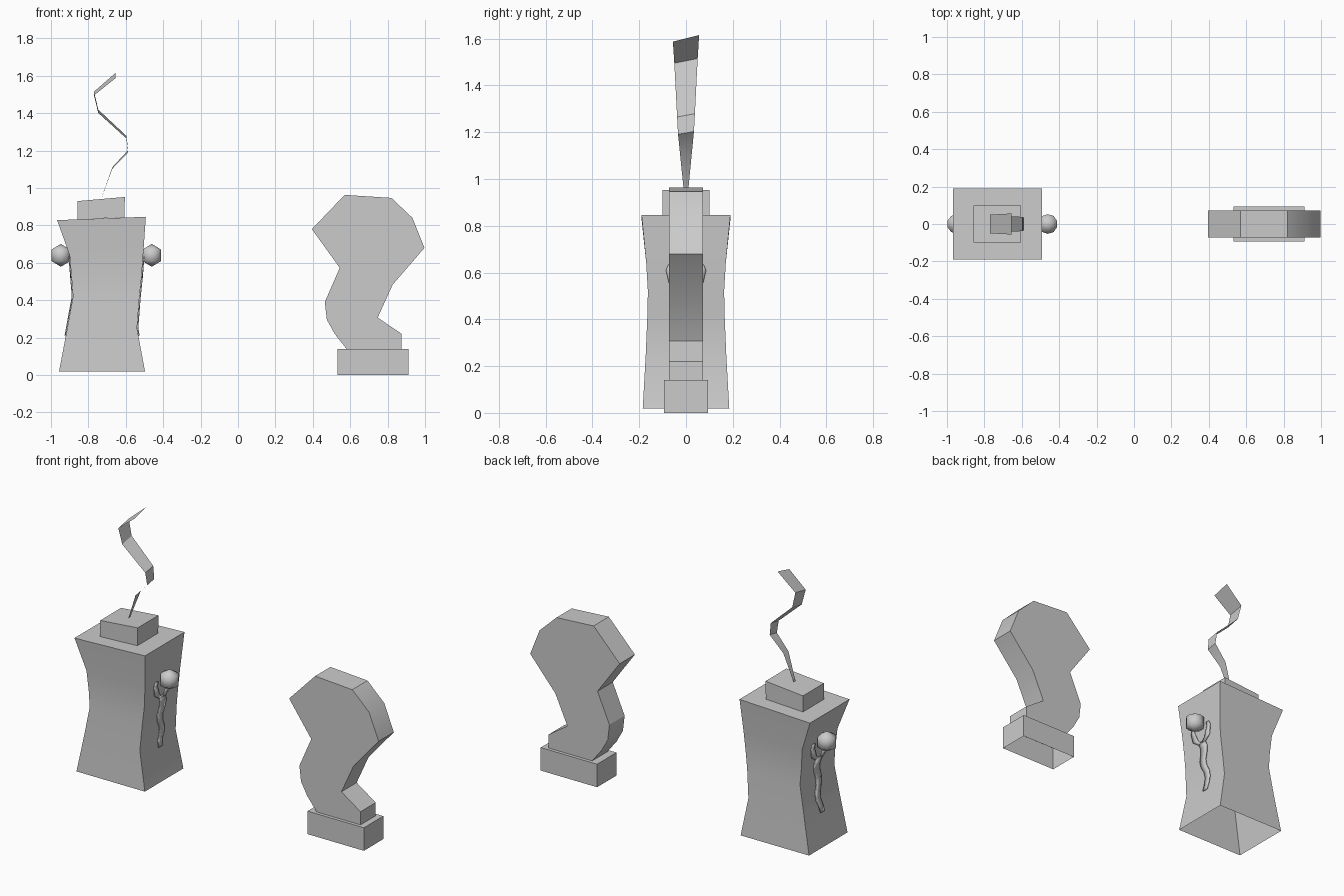
import bpy, bmesh, math

cube = bpy.data.objects.get("Cube")
if cube:
    bpy.data.objects.remove(cube, do_unlink=True)

GREY = (0.6, 0.6, 0.6, 1)
mat = bpy.data.materials.new("plain grey")
mat.use_nodes = True
mat.diffuse_color = GREY
mat.node_tree.nodes["Principled BSDF"].inputs["Base Color"].default_value = GREY


def finish(name, bm, angle=30, fix=True):
    """Turn a bmesh into a named, shaded object."""
    if fix:
        bmesh.ops.recalc_face_normals(bm, faces=bm.faces)
    mesh = bpy.data.meshes.new(name)
    bm.to_mesh(mesh)
    bm.free()
    mesh.materials.append(mat)
    ob = bpy.data.objects.new(name, mesh)
    bpy.context.collection.objects.link(ob)
    bpy.ops.object.select_all(action='DESELECT')
    ob.select_set(True)
    bpy.context.view_layer.objects.active = ob
    bpy.ops.object.shade_smooth_by_angle(angle=math.radians(angle))
    return ob


def loft(name, rings, cap=True):
    """Skin rectangular rings upward; the bottom stays open."""
    bm = bmesh.new()
    loops = [[bm.verts.new(p) for p in ring] for ring in rings]
    for a, b in zip(loops, loops[1:]):
        for i in range(4):
            j = (i + 1) % 4
            bm.faces.new((a[i], a[j], b[j], b[i]))
    if cap:
        bm.faces.new(loops[-1])
    return finish(name, bm)


def rect(xl, xr, y, zl, zr):
    return [(xl, -y, zl), (xr, -y, zr), (xr, y, zr), (xl, y, zl)]


def strip(name, pairs, thickness=0):
    """Sheet through pairs of edge points."""
    bm = bmesh.new()
    rows = [[bm.verts.new(p) for p in pair] for pair in pairs]
    for a, b in zip(rows, rows[1:]):
        bm.faces.new((a[0], a[1], b[1], b[0]))
    ob = finish(name, bm)
    if thickness:
        mod = ob.modifiers.new("thickness", 'SOLIDIFY')
        mod.thickness = thickness
        mod.offset = 0
    return ob


# Pinched vessel body: z, left x, right x, half depth
BODY = [(0.018, -0.957, -0.497, 0.185), (0.25, -0.913, -0.54, 0.172),
        (0.42, -0.882, -0.527, 0.165), (0.52, -0.89, -0.516, 0.163),
        (0.64, -0.90, -0.507, 0.17)]
rings = [rect(xl, xr, y, z, z) for z, xl, xr, y in BODY]
rings.append(rect(-0.967, -0.493, 0.19, 0.828, 0.846))
loft("vessel_body", rings)

# Slightly tilted lid block
loft("vessel_lid", [rect(-0.857, -0.607, 0.10, 0.832, 0.843),
                    rect(-0.857, -0.605, 0.10, 0.93, 0.952)])

# Zigzag ribbon rising from the lid: x, z, half width, edge tilt
RIBBON = [(-0.73, 0.945, 0.009, 0.001), (-0.672, 1.107, 0.025, 0.004),
          (-0.587, 1.197, 0.034, 0.006), (-0.597, 1.272, 0.038, 0.007),
          (-0.747, 1.41, 0.045, 0.009), (-0.77, 1.505, 0.05, 0.010),
          (-0.655, 1.601, 0.056, 0.014)]
strip("smoke_ribbon", [((x, -w, z - t), (x, w, z + t)) for x, z, w, t in RIBBON])


def wall_x(z, side):
    """x of the body wall at a height, just proud of the surface."""
    col = 2 if side > 0 else 1
    for a, b in zip(BODY, BODY[1:]):
        if a[0] <= z <= b[0]:
            f = (z - a[0]) / (b[0] - a[0])
            return a[col] + f * (b[col] - a[col]) + side * 0.004
    return BODY[-1][col] + side * 0.004


# Side knobs, each with a forked wavy tail lying on the wall
for label, side, x in (("left", 1, -0.461), ("right", -1, -0.947)):
    bm = bmesh.new()
    bmesh.ops.create_uvsphere(bm, u_segments=10, v_segments=3, radius=0.061)
    bmesh.ops.translate(bm, verts=bm.verts, vec=(x, 0, 0.64))
    finish(label + "_knob", bm, angle=80)

    tail = []
    for i in range(9):
        z = 0.53 - i * 0.04
        y = 0.014 * math.sin(i * 1.4) + 0.003 * i
        w = 0.03 - 0.0015 * i
        tail.append(((wall_x(z, side), y - w, z), (wall_x(z, side), y + w, z)))
    strip(label + "_tail", tail, 0.006)

    for end, s in (("front", -1), ("back", 1)):
        arm = [(0.0, 0.03, 0.52), (0.03, 0.072, 0.55),
               (0.055, 0.086, 0.61), (0.05, 0.075, 0.635)]
        strip(f"{label}_{end}_fork",
              [((wall_x(z, side), s * a, z), (wall_x(z, side), s * b, z))
               for a, b, z in arm], 0.006)

# Curved slab ornament: outline extruded through its depth
OUTLINE = [(0.57, 0.963), (0.82, 0.947), (0.933, 0.84), (0.997, 0.68),
           (0.827, 0.483), (0.747, 0.307), (0.875, 0.22), (0.875, 0.14),
           (0.58, 0.14), (0.517, 0.22), (0.475, 0.296), (0.464, 0.39),
           (0.544, 0.573), (0.395, 0.78)]
bm = bmesh.new()
face = bm.faces.new([bm.verts.new((x, -0.073, z)) for x, z in OUTLINE])
out = bmesh.ops.extrude_face_region(bm, geom=[face])
moved = [g for g in out["geom"] if isinstance(g, bmesh.types.BMVert)]
bmesh.ops.translate(bm, verts=moved, vec=(0, 0.146, 0))
finish("curved_slab", bm)

# Plinth, hollow underneath
loft("slab_plinth", [rect(0.533, 0.912, 0.093, 0, 0),
                     rect(0.533, 0.912, 0.093, 0.14, 0.14)])
